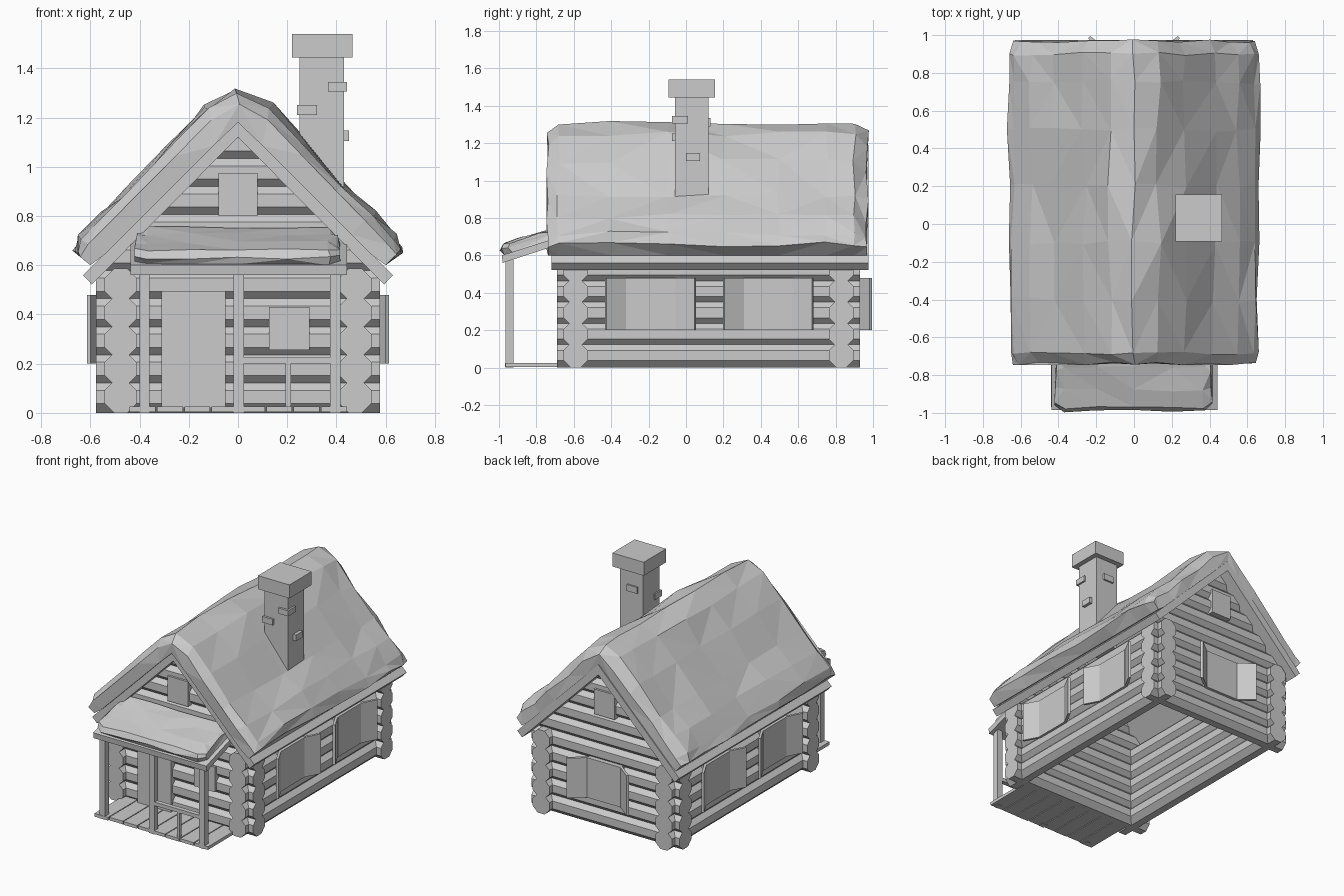
import bpy, bmesh, math, random
from mathutils import Vector, Matrix

if "Cube" in bpy.data.objects:
    bpy.data.objects.remove(bpy.data.objects["Cube"])
random.seed(4)


def finish(name, bm):
    bmesh.ops.recalc_face_normals(bm, faces=bm.faces)
    me = bpy.data.meshes.new(name)
    bm.to_mesh(me)
    bm.free()
    ob = bpy.data.objects.new(name, me)
    bpy.context.collection.objects.link(ob)
    return ob


def add_box(bm, x0, x1, y0, y1, z0, z1, mat=Matrix()):
    m = Matrix.Translation(((x0 + x1) / 2, (y0 + y1) / 2, (z0 + z1) / 2)) @ \
        Matrix.Diagonal((x1 - x0, y1 - y0, z1 - z0, 1))
    bmesh.ops.create_cube(bm, size=1, matrix=mat @ m)


def box(name, *dims):
    bm = bmesh.new()
    add_box(bm, *dims)
    return finish(name, bm)


def add_loft(bm, rings):
    vs = [[bm.verts.new(p) for p in r] for r in rings]
    n = len(vs[0])
    for a, b in zip(vs, vs[1:]):
        for i in range(n):
            bm.faces.new((a[i], a[(i + 1) % n], b[(i + 1) % n], b[i]))
    bm.faces.new(vs[0])
    bm.faces.new(vs[-1])


# Octagonal logs
R = 0.065 / math.cos(math.pi / 8)
STEP = 0.114
OCT = [(R * math.cos(math.pi / 8 + k * math.pi / 4),
        R * math.sin(math.pi / 8 + k * math.pi / 4)) for k in range(8)]


def add_log(bm, axis, a, b, c, z):
    if axis == 'x':
        add_loft(bm, [[(t, c + u, z + v) for u, v in OCT] for t in (a, b)])
    else:
        add_loft(bm, [[(c + u, t, z + v) for u, v in OCT] for t in (a, b)])


# Gable walls, trimmed under the roof slope
for name, y in (("front_log_wall", -0.59), ("back_log_wall", 0.83)):
    bm = bmesh.new()
    for k in range(10):
        add_log(bm, 'x', -0.577, 0.577, y, 0.065 + k * STEP)
    for s in (-1, 1):
        res = bmesh.ops.bisect_plane(bm, geom=bm.verts[:] + bm.edges[:] + bm.faces[:],
                                     plane_co=(0, 0, 1.15), plane_no=(s, 0, 1), clear_outer=True)
        edges = [e for e in res['geom_cut'] if isinstance(e, bmesh.types.BMEdge)]
        bmesh.ops.holes_fill(bm, edges=edges, sides=0)
    finish(name, bm)

# Side walls
for name, x in (("left_log_wall", -0.477), ("right_log_wall", 0.477)):
    bm = bmesh.new()
    for k in range(5):
        add_log(bm, 'y', -0.69, 0.93, x, 0.065 + k * STEP)
    finish(name, bm)

# Roof boards
prof = [(0, 1.19), (-0.63, 0.56), (-0.594, 0.522), (0, 1.12), (0.594, 0.522), (0.63, 0.56)]
bm = bmesh.new()
add_loft(bm, [[(x, y, z) for x, z in prof] for y in (-0.72, 0.975)])
finish("roof_boards", bm)


def jit(p, a):
    return tuple(c + random.uniform(-a, a) for c in p)


# Thick lumpy roof cover: outer skin over the boards, thinner at both ends
outer = [(0.13, 1.25), (0.265, 1.105), (0.43, 0.92), (0.55, 0.81), (0.645, 0.715), (0.66, 0.66)]
inner = [(0.10, 1.085), (0.22, 0.965), (0.34, 0.845), (0.46, 0.725), (0.54, 0.645), (0.60, 0.6)]


def roof_ring(y, f, a):
    def mix(o, i):
        return (i[0] + (o[0] - i[0]) * f, i[1] + (o[1] - i[1]) * f)
    half = [mix(o, i) for o, i in zip(outer, inner)]
    top = [(-x, z) for x, z in reversed(half)] + [mix((0, 1.31), (0, 1.18))] + half
    ring = [jit((x, y, z), a) for x, z in top]
    low = inner[::-1] + [(0, 1.18)] + [(-x, z) for x, z in inner]
    return ring + [(x, y, z) for x, z in low]


bm = bmesh.new()
rows = [(-0.738, 0.6), (-0.685, 0.95), (-0.4, 1), (-0.1, 1), (0.2, 1), (0.5, 1),
        (0.75, 1), (0.90, 0.95), (0.968, 0.6)]
add_loft(bm, [roof_ring(y, f, 0.010 if f < 1 else 0.014) for y, f in rows])
bmesh.ops.triangulate(bm, faces=bm.faces)
finish("roof_cover", bm)

# Porch roof slab and its lumpy cover
bm = bmesh.new()
slab = [(-0.98, 0.56), (-0.985, 0.60), (-0.64, 0.71), (-0.64, 0.67)]
add_loft(bm, [[(x, y, z) for y, z in slab] for x in (-0.437, 0.443)])
finish("porch_roof_boards", bm)
pad = [(-0.965, 0.602), (-0.99, 0.63), (-0.975, 0.66), (-0.88, 0.69),
       (-0.76, 0.73), (-0.67, 0.75), (-0.66, 0.69)]
cy, cz = -0.83, 0.665
bm = bmesh.new()
rings = []
for x, f in ((-0.415, 0.75), (-0.37, 1), (-0.2, 1), (0, 1), (0.2, 1), (0.37, 1), (0.41, 0.75)):
    rings.append([jit((x, max(-0.992, cy + (y - cy) * f), cz + (z - cz) * f), 0.008) for y, z in pad])
add_loft(bm, rings)
bmesh.ops.triangulate(bm, faces=bm.faces)
finish("porch_roof_cover", bm)

# Porch deck planks
bm = bmesh.new()
for k in range(8):
    x = -0.44 + k * 0.111
    add_box(bm, x, x + 0.105, -0.97 + random.uniform(0, 0.01), -0.62, 0.003, 0.025)
finish("porch_deck", bm)

# Porch posts and railing
for i, x in enumerate((-0.38, 0.003, 0.395)):
    box("porch_post_%d" % (i + 1), x - 0.021, x + 0.021, -0.965, -0.923, 0.0, 0.59)
box("porch_rail", 0.02, 0.38, -0.96, -0.928, 0.2, 0.225)
box("porch_baluster", 0.192, 0.215, -0.955, -0.933, 0.02, 0.21)

# Door and plain windows
box("door", -0.31, -0.05, -0.675, -0.6, 0.02, 0.495)
box("front_window", 0.125, 0.29, -0.67, -0.6, 0.255, 0.43)
box("front_gable_window", -0.08, 0.08, -0.67, -0.6, 0.8, 0.975)
box("back_gable_window", -0.08, 0.08, 0.84, 0.91, 0.8, 0.975)


# Shuttered window facing local +x, shutters swung outwards
def shuttered(name, loc, turn, angle, width=0.26):
    bm = bmesh.new()
    base = Matrix.Translation(loc) @ Matrix.Rotation(turn, 4, 'Z')
    h = width / 2
    add_box(bm, -0.06, 0.015, -h, h, -0.14, 0.14, base)
    length = 0.11 / math.cos(angle)
    for s in (-1, 1):
        m = base @ Matrix.Translation((0.0, s * h, 0)) @ Matrix.Rotation(-s * angle, 4, 'Z')
        add_box(bm, -0.005, 0.012, min(0, s * length), max(0, s * length), -0.14, 0.14, m)
    finish(name, bm)


for side, s, turn in (("right", 1, 0), ("left", -1, math.pi)):
    for i, y in enumerate((-0.19, 0.44)):
        shuttered("%s_window_%d" % (side, i + 1), (s * 0.545, y, 0.34), turn, math.radians(28))
shuttered("back_window", (0, 0.9, 0.34), math.pi / 2, math.radians(38))

# Chimney with cap and protruding bricks
box("chimney", 0.25, 0.43, -0.06, 0.12, 0.8, 1.46)
box("chimney_cap", 0.22, 0.465, -0.093, 0.155, 1.445, 1.54)
bm = bmesh.new()
for d in ((0.365, 0.443, -0.075, 0.01, 1.305, 1.345),
          (0.24, 0.322, -0.075, 0.0, 1.21, 1.252),
          (0.38, 0.452, 0.0, 0.075, 1.105, 1.148),
          (0.29, 0.37, 0.08, 0.132, 1.29, 1.335)):
    add_box(bm, *d)
finish("chimney_bricks", bm)
